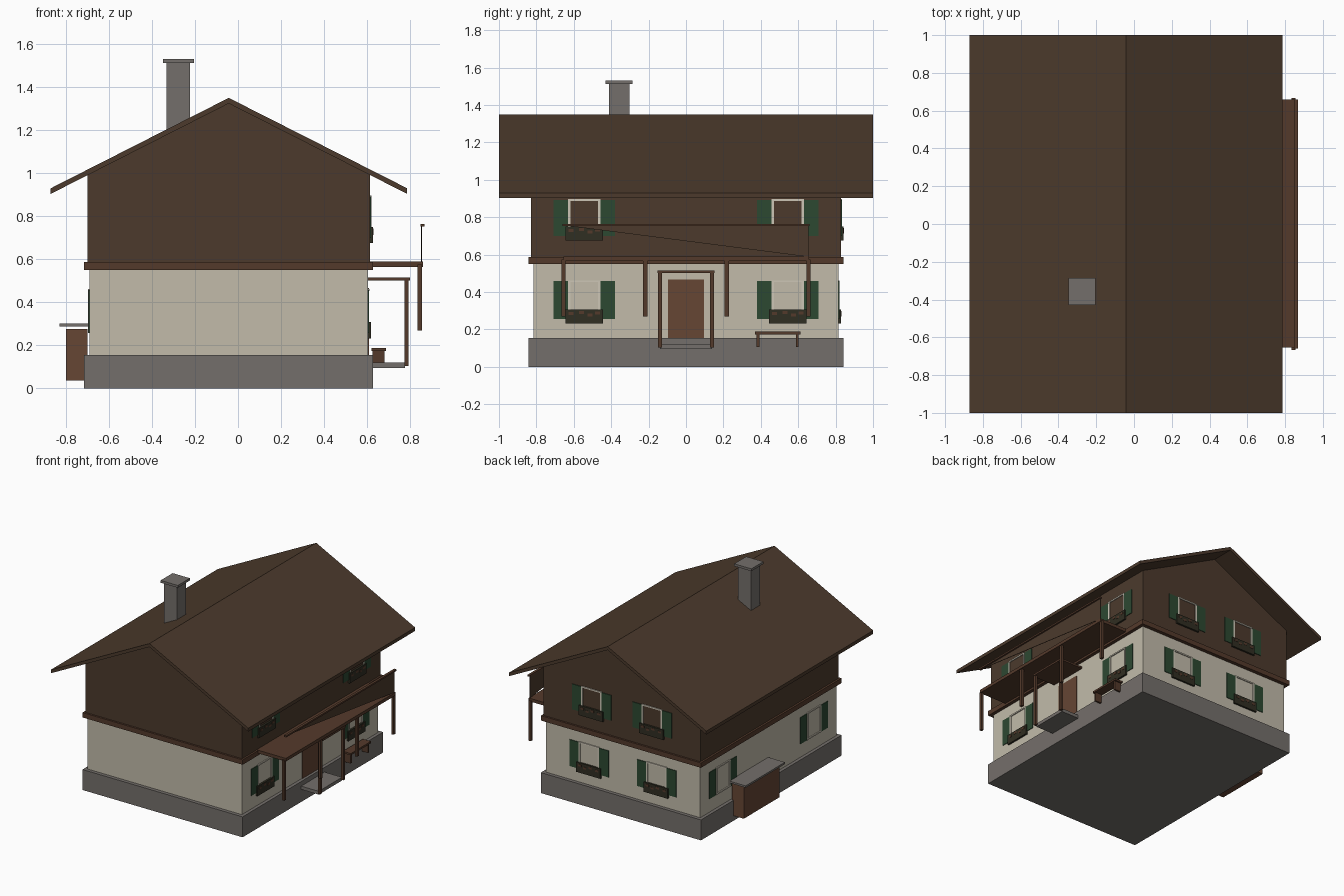
import bpy, bmesh

if "Cube" in bpy.data.objects:
    bpy.data.objects.remove(bpy.data.objects["Cube"])


def material(name, rgb):
    """Material from an sRGB 0-255 colour, stored as linear."""
    lin = [((c / 255 + 0.055) / 1.055) ** 2.4 for c in rgb]
    m = bpy.data.materials.new(name)
    m.diffuse_color = (*lin, 1)
    m.use_nodes = True
    m.node_tree.nodes["Principled BSDF"].inputs["Base Color"].default_value = m.diffuse_color
    return m


TIMBER = material("dark timber", (76, 58, 44))
TRIM = material("trim brown", (84, 58, 43))
DOOR = material("door brown", (102, 70, 52))
PLASTER = material("cream plaster", (194, 187, 170))
STONE = material("grey stone", (116, 111, 107))
GREEN = material("shutter green", (44, 72, 49))
FRAME = material("pale frame", (205, 198, 182))
PLANTER = material("dark planter", (48, 46, 34))


def build(name, bm, mat):
    bmesh.ops.recalc_face_normals(bm, faces=bm.faces)
    me = bpy.data.meshes.new(name)
    bm.to_mesh(me)
    bm.free()
    me.materials.append(mat)
    ob = bpy.data.objects.new(name, me)
    bpy.context.collection.objects.link(ob)
    return ob


def box(name, x, y, z, mat):
    """Axis-aligned box from three (low, high) ranges."""
    bm = bmesh.new()
    bmesh.ops.create_cube(bm, size=1)
    for v in bm.verts:
        v.co = [(r[0] + r[1]) / 2 + c * (r[1] - r[0]) for r, c in zip((x, y, z), v.co)]
    return build(name, bm, mat)


def prism(name, pts, lo, hi, mat, axis="y"):
    """Extrude a profile along y (points are x,z) or along x (points are y,z)."""
    bm = bmesh.new()
    at = (lambda p, d: (p[0], d, p[1])) if axis == "y" else (lambda p, d: (d, p[0], p[1]))
    face = bm.faces.new([bm.verts.new(at(p, lo)) for p in pts])
    out = bmesh.ops.extrude_face_region(bm, geom=[face])
    move = (0, hi - lo, 0) if axis == "y" else (hi - lo, 0, 0)
    bmesh.ops.translate(bm, vec=move, verts=[g for g in out["geom"] if isinstance(g, bmesh.types.BMVert)])
    return build(name, bm, mat)


MID = -0.043  # centre line of the house in x

# main storeys
box("foundation", (-0.715, 0.628), (-0.842, 0.842), (0, 0.155), STONE)
box("ground_floor_walls", (-0.69, 0.603), (-0.815, 0.815), (0.155, 0.55), PLASTER)
box("floor_band", (-0.715, 0.628), (-0.842, 0.842), (0.55, 0.587), TRIM)
prism("upper_floor_walls", [(-0.70, 0.58), (0.614, 0.58), (0.614, 0.995), (MID, 1.328), (-0.70, 0.995)],
      -0.828, 0.828, TIMBER)

# gable roof
prism("roof", [(-0.87, 0.93), (MID, 1.35), (0.786, 0.93), (0.786, 0.904), (MID, 1.324), (-0.87, 0.904)],
      -1, 1, TIMBER)

# chimney
box("chimney", (-0.333, -0.223), (-0.413, -0.303), (1.1, 1.512), STONE)
box("chimney_cap", (-0.348, -0.204), (-0.43, -0.286), (1.512, 1.53), STONE)


def wall_box(name, side, face, u, w, z, mat):
    """Box on a wall: u runs along the wall, w outward from it."""
    s = -1 if side == "left" else 1
    out = tuple(sorted((face + s * w[0], face + s * w[1])))
    return box(name, u, out, z, mat) if side == "back" else box(name, out, u, z, mat)


def window(side, face, c, z0, z1, planter):
    # pale frame bars
    for k in (-1, 1):
        e = c + k * 0.08
        wall_box("window_jamb", side, face, (e - 0.006, e + 0.006), (-0.002, 0.006), (z0, z1), FRAME)
        # shutters
        a, b = sorted((c + k * 0.085, c + k * 0.164))
        wall_box("shutter", side, face, (a, b), (-0.002, 0.005), (z0, z1 - 0.005), GREEN)
    for z in (z0, z1 - 0.01):
        wall_box("window_rail", side, face, (c - 0.086, c + 0.086), (-0.002, 0.007), (z, z + 0.01), FRAME)
    if planter:
        b0 = z0 - 0.024
        wall_box("flower_box", side, face, (c - 0.101, c + 0.101), (-0.002, 0.014), (b0, b0 + 0.075), PLANTER)
        # dry flower patches on the box
        for u, h in ((-0.07, 0.052), (-0.015, 0.058), (0.03, 0.045), (0.07, 0.056)):
            wall_box("flower_patch", side, face, (c + u - 0.013, c + u + 0.013), (0.01, 0.016),
                     (b0 + h - 0.008, b0 + h + 0.008), TRIM)


# windows on right, back and left walls
for k in (-1, 1):
    window("right", 0.603, k * 0.544, 0.257, 0.463, True)
    window("right", 0.614, k * 0.544, 0.70, 0.897, True)
    window("back", 0.815, MID + k * 0.283, 0.257, 0.463, True)
    window("back", 0.828, MID + k * 0.254, 0.70, 0.897, True)
    window("left", -0.69, k * 0.545, 0.257, 0.463, False)

# entrance: door, step and porch
box("door", (0.6, 0.608), (-0.096, 0.096), (0.155, 0.466), DOOR)
box("door_step", (0.62, 0.775), (-0.14, 0.14), (0.095, 0.12), STONE)
for y in (-0.139, 0.139):
    box("porch_post", (0.774, 0.793), (y - 0.01, y + 0.01), (0.105, 0.505), TRIM)
box("porch_canopy", (0.6, 0.798), (-0.153, 0.153), (0.501, 0.515), TRIM)

# balcony with hanging posts, top rail and triangular railing panel
box("balcony_floor", (0.6, 0.86), (-0.655, 0.658), (0.565, 0.589), TRIM)
for y in (-0.655, -0.218, 0.218, 0.655):
    box("balcony_post", (0.835, 0.854), (y - 0.011, y + 0.011), (0.27, 0.575), TRIM)
box("balcony_rail", (0.848, 0.867), (-0.66, 0.66), (0.752, 0.764), TRIM)
prism("balcony_panel", [(-0.655, 0.757), (0.655, 0.757), (0.655, 0.588)], 0.851, 0.855, TIMBER, "x")

# bench
box("bench_seat", (0.62, 0.687), (0.37, 0.613), (0.174, 0.188), TRIM)
for y in (0.385, 0.594):
    box("bench_leg", (0.625, 0.68), (y - 0.007, y + 0.007), (0.107, 0.176), TRIM)

# wood store on the left side
box("wood_store", (-0.80, -0.70), (0.02, 0.45), (0.037, 0.277), DOOR)
box("wood_store_lid", (-0.83, -0.69), (0.0, 0.47), (0.288, 0.302), STONE)
